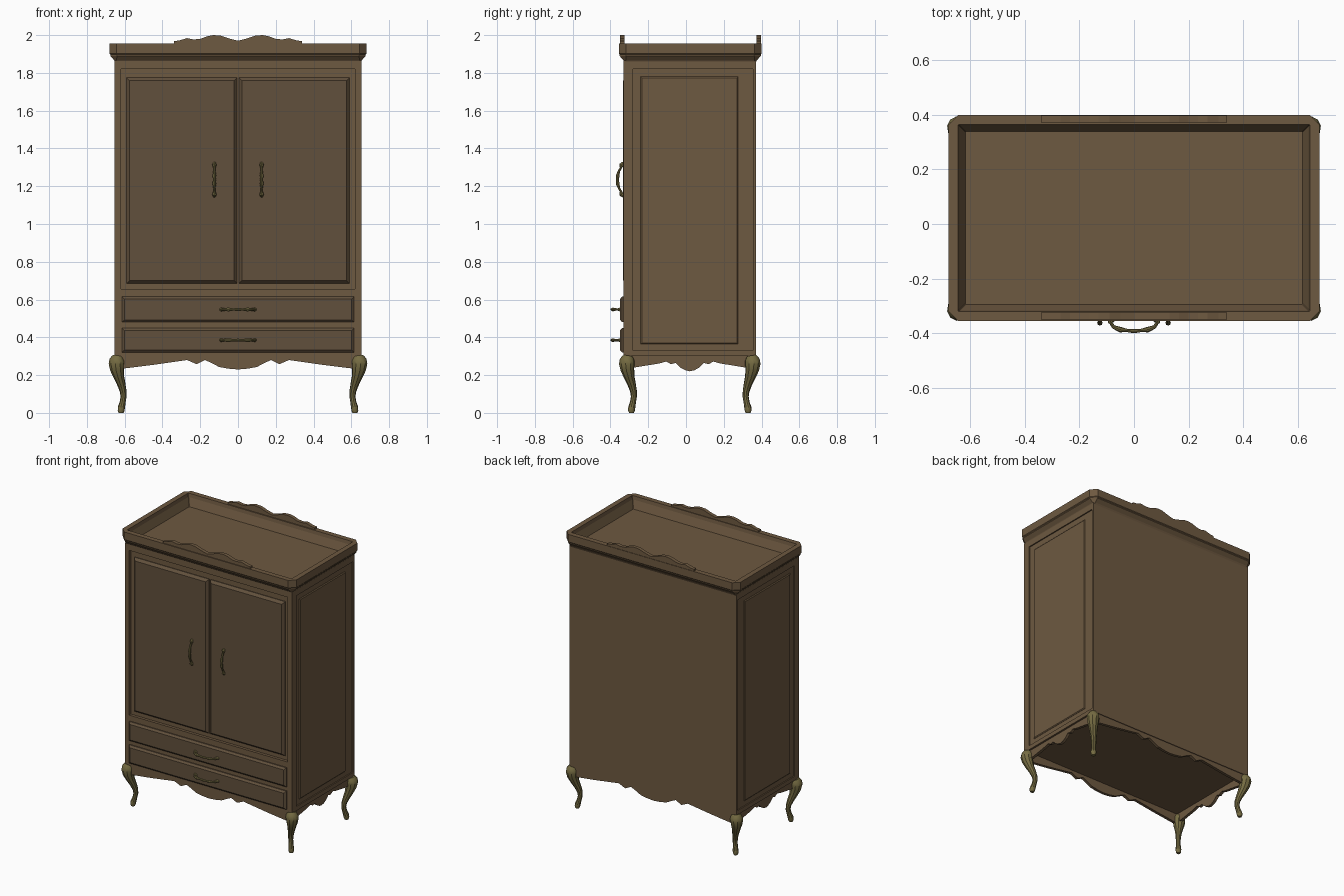
import bpy, math
from mathutils import Vector

if "Cube" in bpy.data.objects:
    bpy.data.objects.remove(bpy.data.objects["Cube"])

CY = 0.02  # cabinet depth centre


def material(name, rgb):
    m = bpy.data.materials.new(name)
    m.diffuse_color = (*rgb, 1)
    m.use_nodes = True
    m.node_tree.nodes["Principled BSDF"].inputs["Base Color"].default_value = m.diffuse_color
    return m


wood = material("walnut", (0.155, 0.1, 0.052))
dark = material("dark_walnut", (0.12, 0.08, 0.045))
brass = material("aged_brass", (0.18, 0.15, 0.055))


def make(name, verts, faces, mat, smooth=False):
    me = bpy.data.meshes.new(name)
    me.from_pydata([tuple(v) for v in verts], [], faces)
    me.materials.append(mat)
    ob = bpy.data.objects.new(name, me)
    bpy.context.collection.objects.link(ob)
    if smooth:
        bpy.ops.object.select_all(action='DESELECT')
        ob.select_set(True)
        bpy.context.view_layer.objects.active = ob
        bpy.ops.object.shade_smooth_by_angle(angle=math.radians(35))
    return ob


def loft(name, rings, mat, smooth=False):
    n = len(rings[0])
    verts = [v for r in rings for v in r]
    faces = [(i * n + j, i * n + (j + 1) % n, (i + 1) * n + (j + 1) % n, (i + 1) * n + j)
             for i in range(len(rings) - 1) for j in range(n)]
    last = (len(rings) - 1) * n
    faces += [tuple(reversed(range(n))), tuple(range(last, last + n))]
    return make(name, verts, faces, mat, smooth)


def box(name, x0, x1, y0, y1, z0, z1, mat=wood):
    return loft(name, [[(x0, y0, z), (x1, y0, z), (x1, y1, z), (x0, y1, z)] for z in (z0, z1)], mat)


def raised(name, place, a0, a1, z0, z1, levels, mat):
    """Bevelled panel: levels are (inset, depth); place maps (a, depth, z) to xyz."""
    rings = [[place(a0 + i, d, z0 + i), place(a1 - i, d, z0 + i),
              place(a1 - i, d, z1 - i), place(a0 + i, d, z1 - i)] for i, d in levels]
    return loft(name, rings, mat)


def board(name, profile, place, d0, d1):
    """Cut-out board: profile of (a, z) points given thickness d0..d1."""
    return loft(name, [[place(a, d, z) for a, z in profile] for d in (d0, d1)], wood)


def tube(name, pts, radii, normal, sides=8):
    pts, rings = [Vector(p) for p in pts], []
    for i, p in enumerate(pts):
        t = (pts[min(i + 1, len(pts) - 1)] - pts[max(i - 1, 0)]).normalized()
        u = t.cross(normal).normalized()
        rings.append([p + radii[i] * (math.cos(k) * u + math.sin(k) * normal)
                      for k in (2 * math.pi * j / sides for j in range(sides))])
    return loft(name, rings, brass, True)


def mirrored(half):
    return half + [(-a, z) for a, z in reversed(half) if a]


def front(a, d, z):
    return (a, d, z)


# Carcass with proud frame members
box("carcass", -0.645, 0.645, -0.31, 0.37, 0.30, 1.87)
box("front_top_rail", -0.62, 0.62, -0.33, -0.31, 1.82, 1.865)
box("front_drawer_frame", -0.62, 0.62, -0.33, -0.31, 0.30, 0.655)
for s, side in ((-1, "left"), (1, "right")):
    def on_side(a, d, z, s=s):
        return (s * d, a, z)

    def bar(name, y0, y1, z0, z1, xi=0.645):
        xs = sorted((s * xi, s * 0.653))
        box(f"{side}_{name}", *xs, y0, y1, z0, z1)

    bar("front_stile", -0.33, -0.28, 0.30, 1.865, 0.62)
    bar("back_stile", 0.355, 0.37, 0.30, 1.865)
    bar("top_rail", -0.28, 0.355, 1.82, 1.865)
    bar("bottom_rail", -0.28, 0.355, 0.30, 0.33)
    raised(f"{side}_side_panel", on_side, -0.24, 0.275, 0.365, 1.78,
           [(0, 0.64), (0, 0.646), (0.006, 0.651)], wood)

    # Doors and their handles
    a0, a1 = sorted((s * 0.005, s * 0.59))
    raised(f"{side}_door", front, a0, a1, 0.685, 1.775,
           [(0, -0.305), (0, -0.315), (0.016, -0.333)], dark)
    path = [(-0.09, -0.332), (-0.078, -0.342), (-0.062, -0.345), (-0.045, -0.355), (-0.02, -0.362),
            (0, -0.363), (0.02, -0.362), (0.045, -0.355), (0.062, -0.345), (0.078, -0.342), (0.09, -0.332)]
    rad = [0.007, 0.012, 0.006, 0.006, 0.01, 0.007, 0.01, 0.006, 0.006, 0.012, 0.007]
    tube(f"{side}_door_handle", [(s * 0.125, y, 1.235 + a) for a, y in path], rad, Vector((1, 0, 0)))

# Drawers and their handles
for name, z0, z1 in (("upper", 0.48, 0.615), ("lower", 0.32, 0.45)):
    raised(f"{name}_drawer", front, -0.615, 0.615, z0, z1,
           [(0, -0.325), (0, -0.338), (0.013, -0.35)], dark)
    zc = (z0 + z1) / 2
    path = [(-0.088, -0.348), (-0.085, -0.362), (-0.075, -0.377), (-0.05, -0.387), (-0.025, -0.39), (0, -0.392),
            (0.025, -0.39), (0.05, -0.387), (0.075, -0.377), (0.085, -0.362), (0.088, -0.348)]
    rad = [0.011, 0.006, 0.007, 0.01, 0.006, 0.008, 0.006, 0.01, 0.007, 0.006, 0.011]
    tube(f"{name}_drawer_handle", [(a, y, zc) for a, y in path], rad, Vector((0, 0, 1)))
    for s, side in ((-1, "left"), (1, "right")):
        tube(f"{name}_handle_{side}_finial", [(s * 0.075, -0.35, zc), (s * 0.09, -0.36, zc), (s * 0.095, -0.36, zc)],
             [0.008, 0.007, 0.003], Vector((0, 0, 1)), 6)


# Cornice tray with chamfered corners
def octagon(hx, hy, z, c):
    p = [(hx, hy - c), (hx - c, hy), (c - hx, hy), (-hx, hy - c),
         (-hx, c - hy), (c - hx, -hy), (hx - c, -hy), (hx, c - hy)]
    return [(x, y + CY + 0.002, z) for x, y in p]


loft("cornice_tray", [octagon(hx, hx - 0.302, z, c) for hx, z, c in (
    (0.65, 1.855, 0.005), (0.655, 1.866, 0.012), (0.676, 1.89, 0.035), (0.676, 1.897, 0.035),
    (0.68, 1.902, 0.038), (0.68, 1.955, 0.038), (0.644, 1.955, 0.002),
    (0.64, 1.93, 0.002), (0.618, 1.875, 0.002))], wood)

# Carved crests on the front and back rims
crest = mirrored([(-0.34, 1.94), (-0.34, 1.968), (-0.31, 1.972), (-0.27, 1.984), (-0.235, 1.977), (-0.2, 1.98),
                  (-0.165, 1.993), (-0.13, 2.0), (-0.09, 1.997), (-0.05, 1.983), (0, 1.97)])
board("front_crest", crest, front, -0.35, -0.325)
board("back_crest", crest, front, 0.372, 0.397)

# Scalloped aprons
apron = mirrored([(-0.63, 0.30), (-0.63, 0.232), (-0.45, 0.254), (-0.27, 0.28), (-0.22, 0.258), (-0.175, 0.28),
                  (-0.14, 0.264), (-0.1, 0.243), (-0.05, 0.234), (0, 0.23)])
board("front_apron", apron, front, -0.325, -0.305)
board("back_apron", apron, front, 0.345, 0.365)
side_apron = mirrored([(-0.325, 0.30), (-0.325, 0.235), (-0.16, 0.262), (-0.125, 0.272), (-0.1, 0.258), (-0.075, 0.264),
                       (-0.05, 0.24), (-0.025, 0.226), (0, 0.22)])
for s, side in ((-1, "left"), (1, "right")):
    board(f"{side}_apron", side_apron, lambda a, d, z: (s * d, a + CY, z), 0.62, 0.64)

# Cabriole legs
leg = [(0.638, 0.3, 0.028), (0.641, 0.28, 0.04), (0.643, 0.26, 0.042), (0.64, 0.23, 0.037), (0.63, 0.19, 0.028),
       (0.617, 0.15, 0.022), (0.608, 0.115, 0.018), (0.606, 0.085, 0.016), (0.611, 0.055, 0.016),
       (0.617, 0.03, 0.019), (0.619, 0.012, 0.018), (0.619, 0.0, 0.013)]
for sx, side in ((-1, "left"), (1, "right")):
    for sy, end in ((-1, "front"), (1, "back")):
        tube(f"{end}_{side}_leg", [(sx * r, CY + sy * (r - 0.31), z) for r, z, _ in leg],
             [r for _, _, r in leg], Vector((sx, -sy, 0)).normalized(), 10)

# Consistent outward normals
import bmesh
for ob in bpy.context.collection.objects:
    bm = bmesh.new()
    bm.from_mesh(ob.data)
    bmesh.ops.recalc_face_normals(bm, faces=bm.faces)
    bm.to_mesh(ob.data)
    bm.free()
